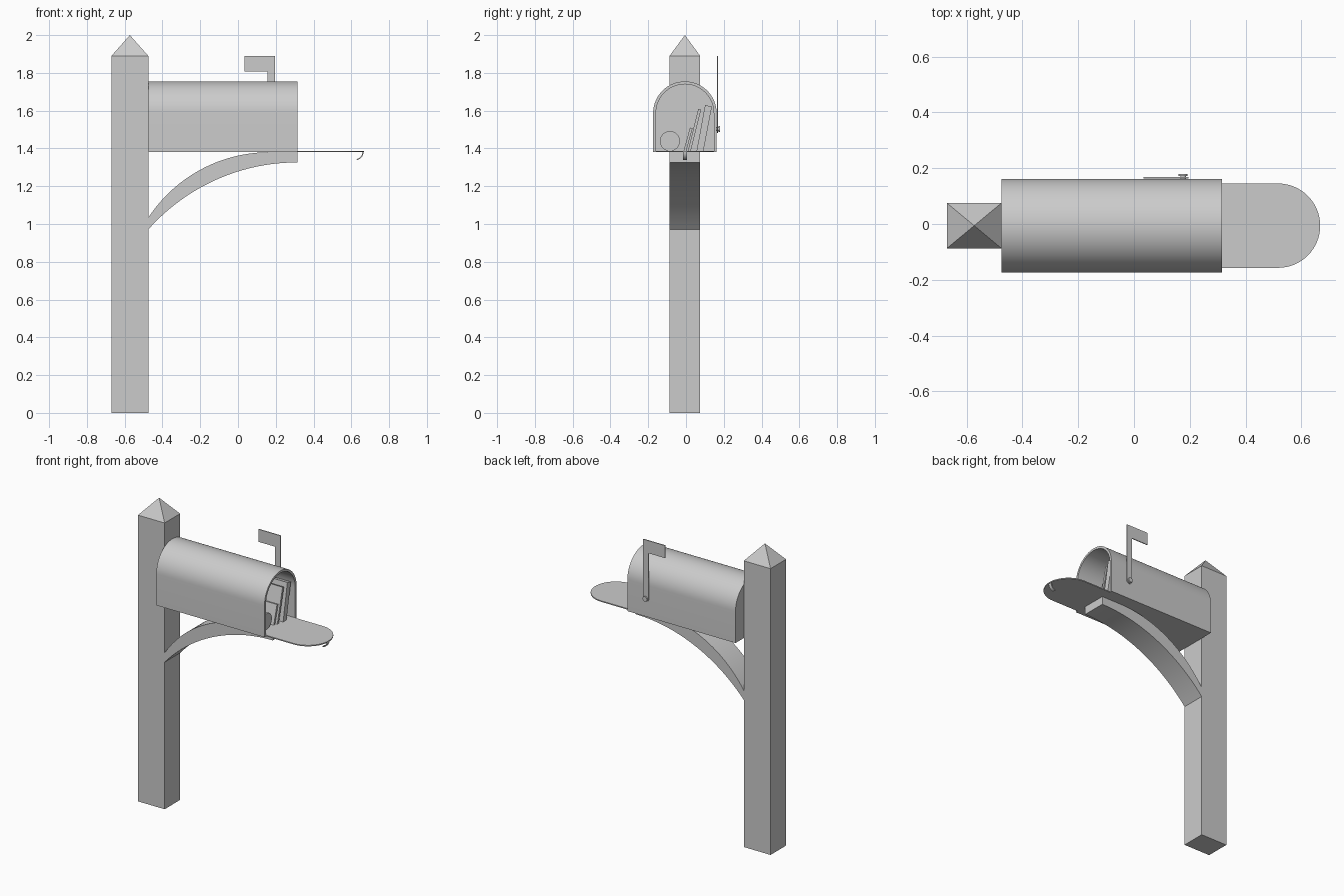
import bpy, bmesh
from math import pi, sin, cos, sqrt, radians

if "Cube" in bpy.data.objects:
    bpy.data.objects.remove(bpy.data.objects["Cube"])

grey = bpy.data.materials.new("plain grey")
grey.use_nodes = True
colour = (0.6, 0.6, 0.6, 1)
grey.diffuse_color = colour
grey.node_tree.nodes["Principled BSDF"].inputs["Base Color"].default_value = colour

YC = -0.006          # centre line of post and box
BACK, FRONT = -0.475, 0.315
FLOOR, SPRING = 1.38, 1.587


def prism(name, points, axis, start, end, peak=0.0, smooth=False):
    """Extrude a 2D outline along an axis; peak raises a point on the end cap."""
    place = {"x": lambda p, t: (t, p[0], p[1]),
             "y": lambda p, t: (p[0], t, p[1]),
             "z": lambda p, t: (p[0], p[1], t)}[axis]
    bm = bmesh.new()
    low = [bm.verts.new(place(p, start)) for p in points]
    high = [bm.verts.new(place(p, end)) for p in points]
    bm.faces.new(low)
    cap = bm.faces.new(high)
    n = len(points)
    for i in range(n):
        j = (i + 1) % n
        bm.faces.new((low[i], low[j], high[j], high[i]))
    if peak:
        tip = bmesh.ops.poke(bm, faces=[cap])["verts"][0]
        tip.co.z += peak
    bmesh.ops.recalc_face_normals(bm, faces=bm.faces)
    mesh = bpy.data.meshes.new(name)
    bm.to_mesh(mesh)
    bm.free()
    mesh.materials.append(grey)
    obj = bpy.data.objects.new(name, mesh)
    bpy.context.collection.objects.link(obj)
    if smooth:
        bpy.ops.object.select_all(action="DESELECT")
        obj.select_set(True)
        bpy.context.view_layer.objects.active = obj
        bpy.ops.object.shade_smooth_by_angle(angle=radians(30))
    return obj


def arc(cx, cy, r, a0, a1, steps):
    return [(cx + r * cos(a0 + (a1 - a0) * i / steps),
             cy + r * sin(a0 + (a1 - a0) * i / steps)) for i in range(steps + 1)]


def rect(x0, x1, y0, y1):
    return [(x0, y0), (x1, y0), (x1, y1), (x0, y1)]


def arch(r):
    return [(YC + r, FLOOR)] + arc(YC, SPRING, r, 0, pi, 32) + [(YC - r, FLOOR)]


# Post with pyramid cap
W = 0.081
prism("post", rect(-0.67, BACK, YC - W, YC + W), "z", 0, 1.89, peak=0.11)

# Curved support bracket
def sag(x, x_top, z_top, r):
    return z_top - r + sqrt(r * r - max(0, x_top - x) ** 2)

xs = [BACK + (FRONT - BACK) * i / 32 for i in range(33)]
upper = [(x, sag(x, 0.166, FLOOR, 0.766)) for x in xs]
lower = [(x, sag(x, FRONT, 1.326, 1.056)) for x in reversed(xs)]
prism("bracket", upper + lower, "y", YC - W, YC + W, smooth=True)

# Mailbox shell, floor and back wall
OUT, IN = 0.168, 0.153
prism("box_shell", arch(OUT) + arch(IN)[::-1], "x", BACK, FRONT, smooth=True)
prism("box_floor", rect(YC - IN, YC + IN, FLOOR, FLOOR + 0.006), "x", BACK, FRONT)
prism("box_back", arch(IN), "x", BACK, BACK + 0.012)

# Open door with hooked pull
R = 0.151
door = [(FRONT - 0.005, YC - R)] + arc(0.667 - R, YC, R, -pi / 2, pi / 2, 32) + [(FRONT - 0.005, YC + R)]
prism("door", door, "z", FLOOR, FLOOR + 0.007, smooth=True)
hook = arc(0.622, 1.38, 0.042, 0, -1.4, 8) + arc(0.622, 1.38, 0.036, -1.4, 0, 8)
prism("door_pull", hook, "y", YC - 0.011, YC + 0.011, smooth=True)

# Flag with rounded foot and pivot knob
side = YC + OUT
flag = [(0.196, 1.89), (0.034, 1.89), (0.034, 1.807), (0.156, 1.807)]
flag += arc(0.176, 1.503, 0.02, pi, 2 * pi, 12)
prism("flag", flag, "y", side + 0.001, side + 0.007)
prism("knob_stem", arc(0.176, 1.503, 0.01, 0, 2 * pi, 20)[:-1], "y", side - 0.004, side + 0.012, smooth=True)
prism("knob", arc(0.176, 1.503, 0.016, 0, 2 * pi, 20)[:-1], "y", side + 0.01, side + 0.018, smooth=True)

# Rolled newspaper and leaning letters inside
prism("newspaper_roll", arc(-0.085, 1.439, 0.053, 0, 2 * pi, 32)[:-1], "x", -0.25, 0.27, smooth=True)


def leaning(name, bottom, lean, thick, top, x0, x1):
    z = FLOOR + 0.006
    outline = [(bottom, z), (bottom + thick, z),
               (bottom + thick + lean, top - thick * 0.25), (bottom + lean, top)]
    prism(name, outline, "x", x0, x1)


leaning("small_letter", -0.013, 0.034, 0.014, 1.51, 0.0, 0.27)
leaning("large_letter", 0.01, 0.055, 0.015, 1.61, -0.05, 0.28)
leaning("parcel", 0.056, 0.045, 0.036, 1.63, -0.1, 0.29)
